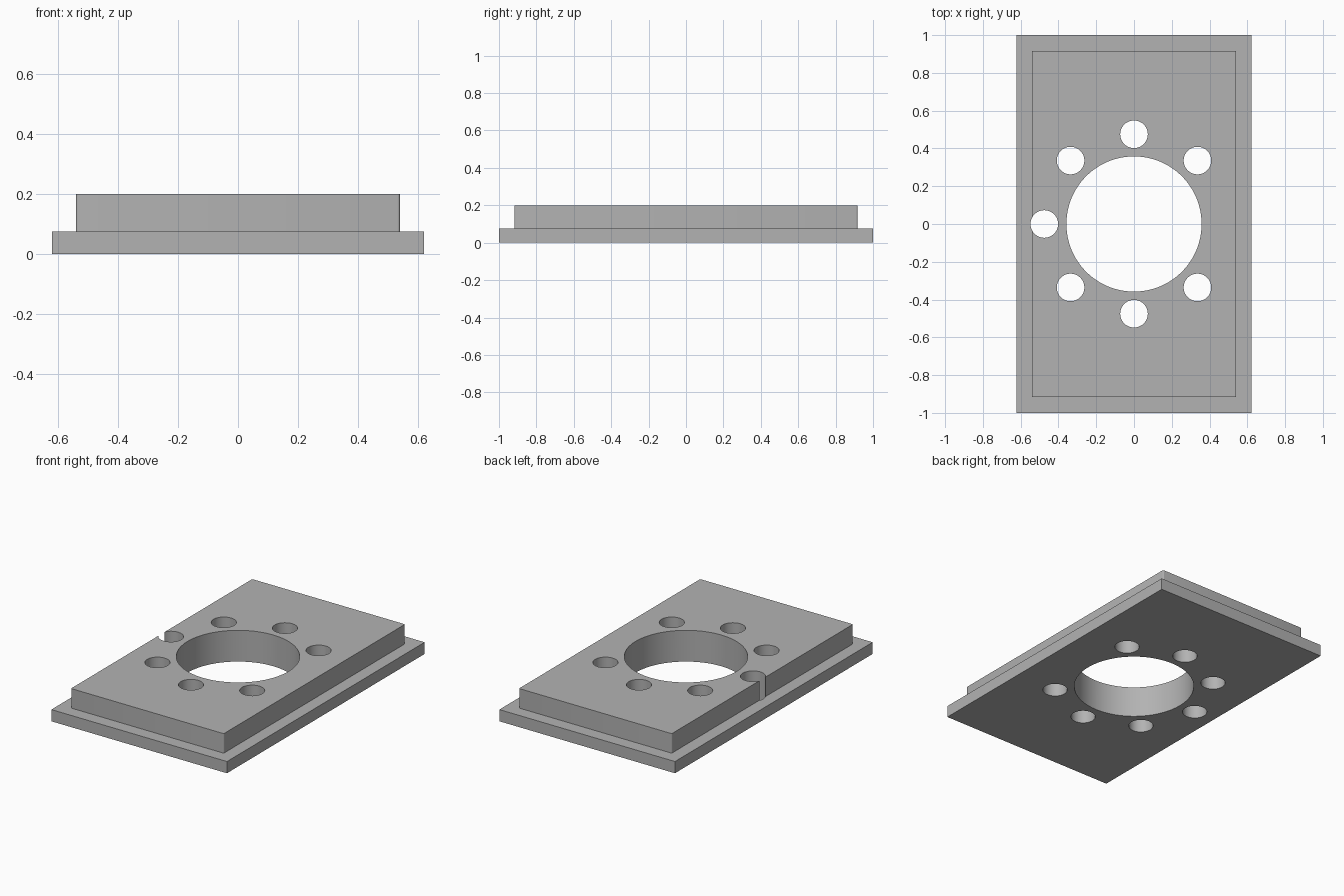
import bpy
import bmesh
from math import cos, sin, pi, radians
from mathutils import Matrix, Vector

if "Cube" in bpy.data.objects:
    bpy.data.objects.remove(bpy.data.objects["Cube"], do_unlink=True)

# Plain grey finish
grey = bpy.data.materials.new("plain_grey")
grey.use_nodes = True
colour = (0.448, 0.448, 0.448, 1)
grey.diffuse_color = colour
grey.node_tree.nodes["Principled BSDF"].inputs["Base Color"].default_value = colour


def make_object(name, bm):
    bmesh.ops.recalc_face_normals(bm, faces=bm.faces)
    mesh = bpy.data.meshes.new(name)
    bm.to_mesh(mesh)
    bm.free()
    mesh.materials.append(grey)
    obj = bpy.data.objects.new(name, mesh)
    bpy.context.collection.objects.link(obj)
    return obj


def slab(name, half_x, half_y, bottom, top, corner=0):
    """Rectangular slab, optionally with rounded upright edges."""
    bm = bmesh.new()
    bmesh.ops.create_cube(bm, size=1)
    bmesh.ops.scale(bm, vec=(2 * half_x, 2 * half_y, top - bottom), verts=bm.verts)
    bmesh.ops.translate(bm, vec=(0, 0, (top + bottom) / 2), verts=bm.verts)
    if corner:
        upright = [e for e in bm.edges
                   if abs(e.verts[0].co.z - e.verts[1].co.z) > 0.01]
        bmesh.ops.bevel(bm, geom=upright, offset=corner, segments=4,
                        profile=0.5, affect='EDGES')
    return make_object(name, bm)


def combine(target, tool, operation):
    """Apply a boolean and discard the tool object."""
    mod = target.modifiers.new(operation.lower(), 'BOOLEAN')
    mod.operation = operation
    mod.solver = 'EXACT'
    mod.object = tool
    bpy.context.view_layer.objects.active = target
    bpy.ops.object.modifier_apply(modifier=mod.name)
    bpy.data.objects.remove(tool, do_unlink=True)


# Flange below, raised block above, merged into one solid
plate = slab("stepped_mounting_plate", 0.622, 1.0, 0, 0.075)
block = slab("raised_block", 0.541, 0.917, 0.03, 0.2, corner=0.008)
combine(plate, block, 'UNION')

# Central bore and seven bolt holes; the +x position has no hole
holes = [(Vector((0, 0, 0.1)), 0.358, 96)]
for i in range(1, 8):
    a = i * pi / 4
    holes.append((Vector((0.475 * cos(a), 0.475 * sin(a), 0.1)), 0.073, 48))

bm = bmesh.new()
for centre, radius, sides in holes:
    bmesh.ops.create_cone(bm, cap_ends=True, segments=sides, radius1=radius,
                          radius2=radius, depth=0.5,
                          matrix=Matrix.Translation(centre))
drill = make_object("hole_cutters", bm)
drill.hide_render = True
combine(plate, drill, 'DIFFERENCE')

# Smooth bores, crisp edges
bpy.ops.object.select_all(action='DESELECT')
plate.select_set(True)
bpy.context.view_layer.objects.active = plate
bpy.ops.object.shade_smooth_by_angle(angle=radians(30))
